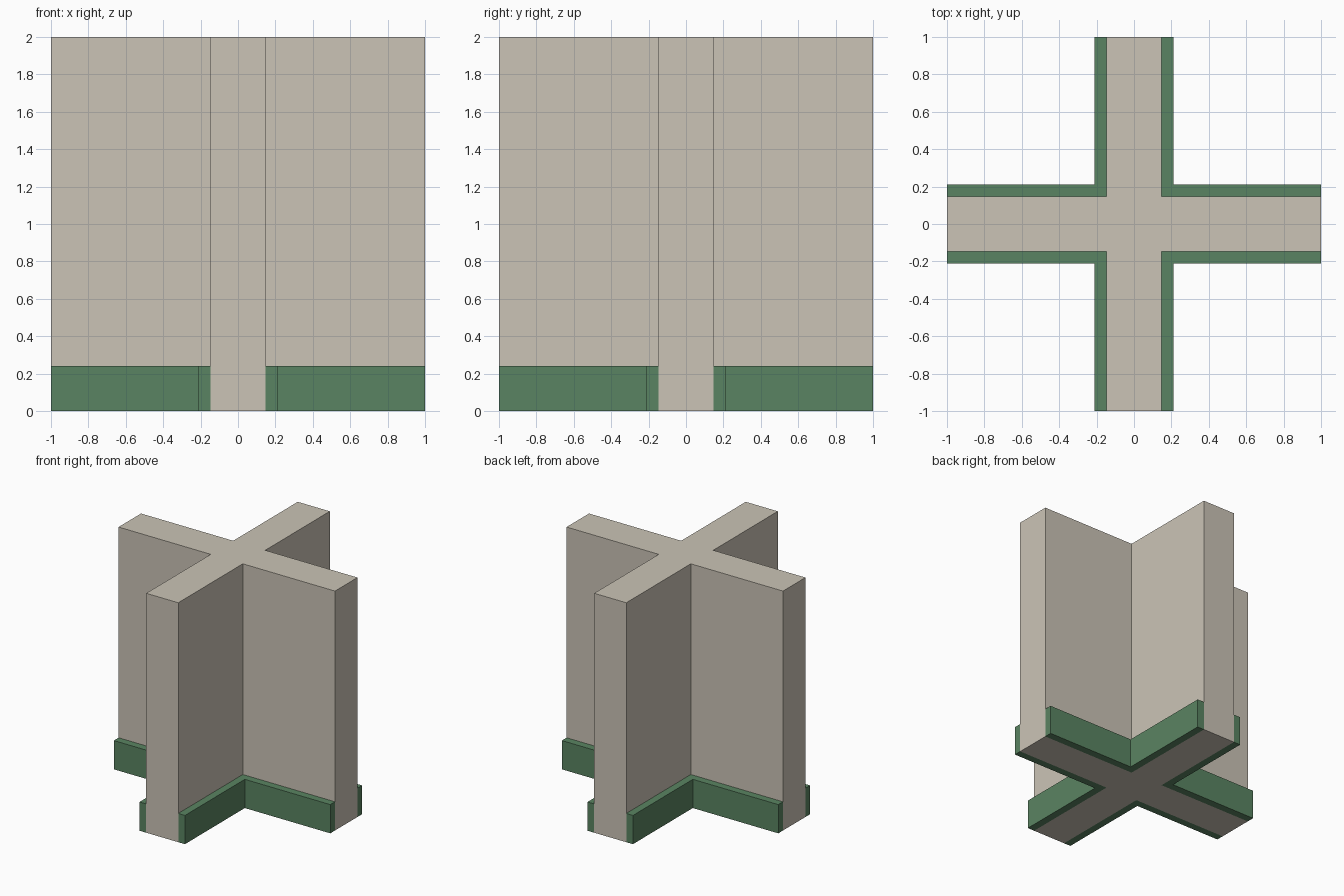
import bpy, bmesh

if "Cube" in bpy.data.objects:
    bpy.data.objects.remove(bpy.data.objects["Cube"])

T = 0.148   # half thickness of the walls
S = 0.21    # outer face of the skirting
H = 2.0     # wall height
SH = 0.24   # skirting height


def material(name, rgb):
    m = bpy.data.materials.new(name)
    m.diffuse_color = (*rgb, 1.0)
    m.use_nodes = True
    m.node_tree.nodes["Principled BSDF"].inputs["Base Color"].default_value = m.diffuse_color
    return m


def prism(name, outline, height, mat):
    """Extrude a flat outline up from the floor."""
    bm = bmesh.new()
    face = bm.faces.new([bm.verts.new((x, y, 0)) for x, y in outline])
    top = bmesh.ops.extrude_face_region(bm, geom=[face])["geom"]
    bmesh.ops.translate(bm, vec=(0, 0, height),
                        verts=[g for g in top if isinstance(g, bmesh.types.BMVert)])
    bmesh.ops.recalc_face_normals(bm, faces=bm.faces)
    mesh = bpy.data.meshes.new(name)
    bm.to_mesh(mesh)
    bm.free()
    mesh.materials.append(mat)
    obj = bpy.data.objects.new(name, mesh)
    bpy.context.collection.objects.link(obj)
    return obj


plaster = material("beige plaster", (0.597, 0.552, 0.468))
green = material("green skirting paint", (0.102, 0.231, 0.122))

# Crossing walls: one quarter outline turned four times
cross = []
x_pts = [(1, -T), (1, T), (T, T)]
for _ in range(4):
    cross += x_pts
    x_pts = [(-y, x) for x, y in x_pts]
prism("cross_wall", cross, H, plaster)

# L-shaped skirting in each inner corner
for sx, sy, corner in ((1, 1, "back_right"), (-1, 1, "back_left"),
                       (-1, -1, "front_left"), (1, -1, "front_right")):
    ell = [(T, T), (1, T), (1, S), (S, S), (S, 1), (T, 1)]
    prism("skirting_" + corner, [(x * sx, y * sy) for x, y in ell], SH, green)
